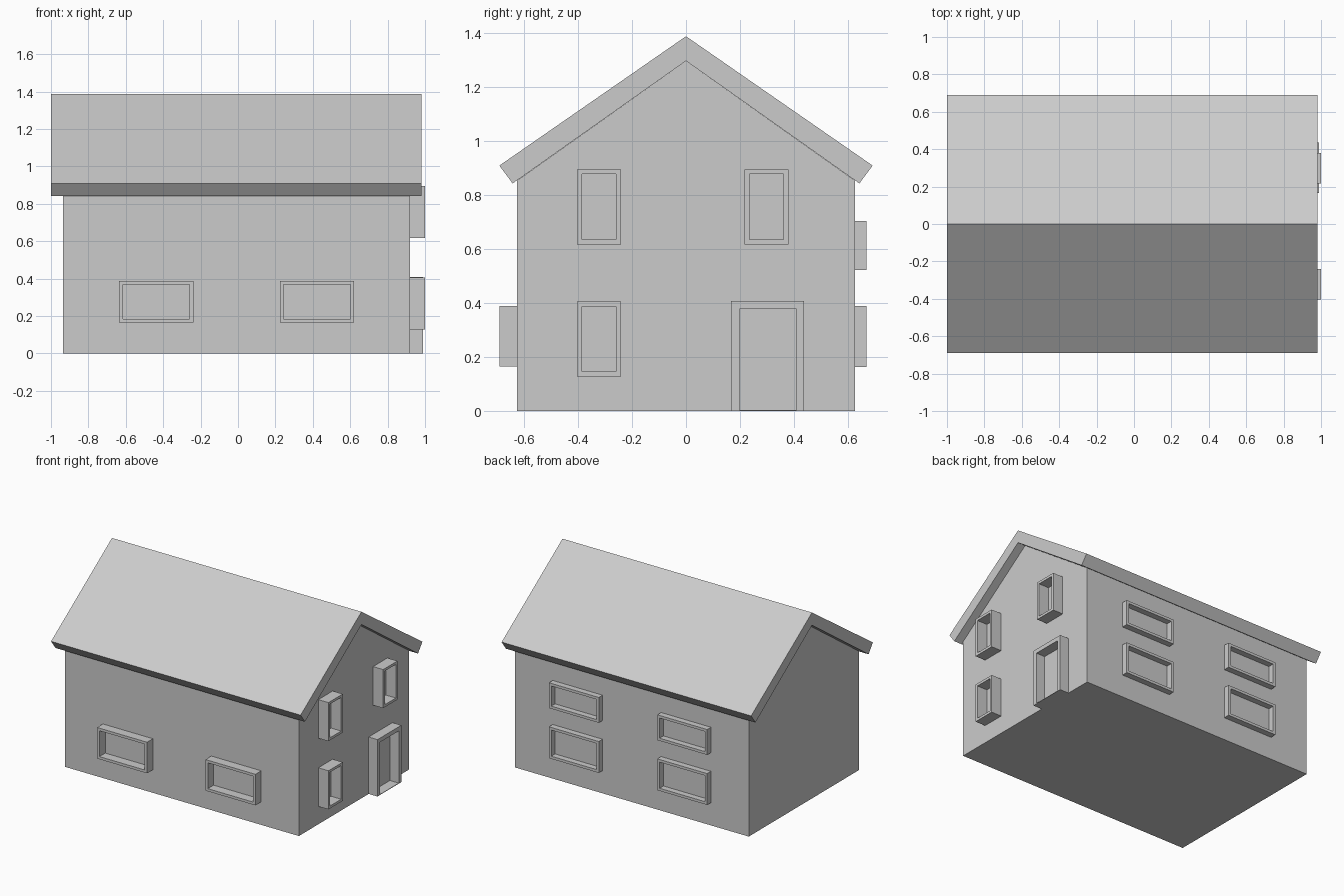
import bpy, bmesh
from mathutils import Vector

if "Cube" in bpy.data.objects:
    bpy.data.objects.remove(bpy.data.objects["Cube"])


def finish(name, bm):
    bmesh.ops.recalc_face_normals(bm, faces=bm.faces)
    mesh = bpy.data.meshes.new(name)
    bm.to_mesh(mesh)
    bm.free()
    obj = bpy.data.objects.new(name, mesh)
    bpy.context.collection.objects.link(obj)
    return obj


def prism(name, profile, x0, x1):
    """Extrude a (y, z) profile along x."""
    bm = bmesh.new()
    face = bm.faces.new([bm.verts.new((x0, y, z)) for y, z in profile])
    new = bmesh.ops.extrude_face_region(bm, geom=[face])["geom"]
    verts = [v for v in new if isinstance(v, bmesh.types.BMVert)]
    bmesh.ops.translate(bm, verts=verts, vec=(x1 - x0, 0, 0))
    return finish(name, bm)


def frame(name, axis, wall, out, outer, inner):
    """Rectangular ring (a0, a1, z0, z1) standing out from a wall along an axis."""
    bm = bmesh.new()

    def loop(rect, depth):
        a0, a1, z0, z1 = rect
        pts = [(a0, z0), (a1, z0), (a1, z1), (a0, z1)]
        return [bm.verts.new((depth, a, z) if axis == "x" else (a, depth, z))
                for a, z in pts]

    loops = [loop(outer, wall), loop(outer, out), loop(inner, out), loop(inner, wall)]
    for k in range(4):
        p, q = loops[k], loops[(k + 1) % 4]
        for i in range(4):
            j = (i + 1) % 4
            bm.faces.new((p[i], p[j], q[j], q[i]))
    return finish(name, bm)


def inset(rect, d):
    a0, a1, z0, z1 = rect
    return (a0 + d, a1 - d, z0 + d, z1 - d)


XL, XR, YW = -0.935, 0.92, 0.624

# Walls with gable ends
prism("house_walls", [(-YW, 0), (YW, 0), (YW, 0.853), (0, 1.295), (-YW, 0.853)], XL, XR)

# Pitched roof slab
prism("roof", [(-0.69, 0.908), (0, 1.386), (0.69, 0.908),
               (0.641, 0.842), (0, 1.295), (-0.641, 0.842)], -1.0, 0.98)

# Front and back window frames
for side, x0 in (("left", -0.635), ("right", 0.225)):
    x1 = x0 + 0.396
    for name, wall, out, z0, z1 in (("front_window", -YW, -0.69, 0.165, 0.388),
                                    ("back_lower_window", YW, 0.667, 0.163, 0.388),
                                    ("back_upper_window", YW, 0.667, 0.522, 0.704)):
        rect = (x0, x1, z0, z1)
        frame(f"{name}_{side}", "y", wall, out, rect, inset(rect, 0.019))

# Gable window frames
for name, y0, z0 in (("gable_lower_window", -0.403, 0.128),
                     ("gable_upper_window_front", -0.403, 0.617),
                     ("gable_upper_window_back", 0.217, 0.617)):
    rect = (y0, y0 + 0.162, z0, z0 + 0.277)
    frame(name, "x", XR, 1.0, rect, inset(rect, 0.018))

# Door frame with a thin threshold
frame("door_frame", "x", XR, 0.99, (0.167, 0.437, 0, 0.408), (0.197, 0.408, 0.004, 0.378))
